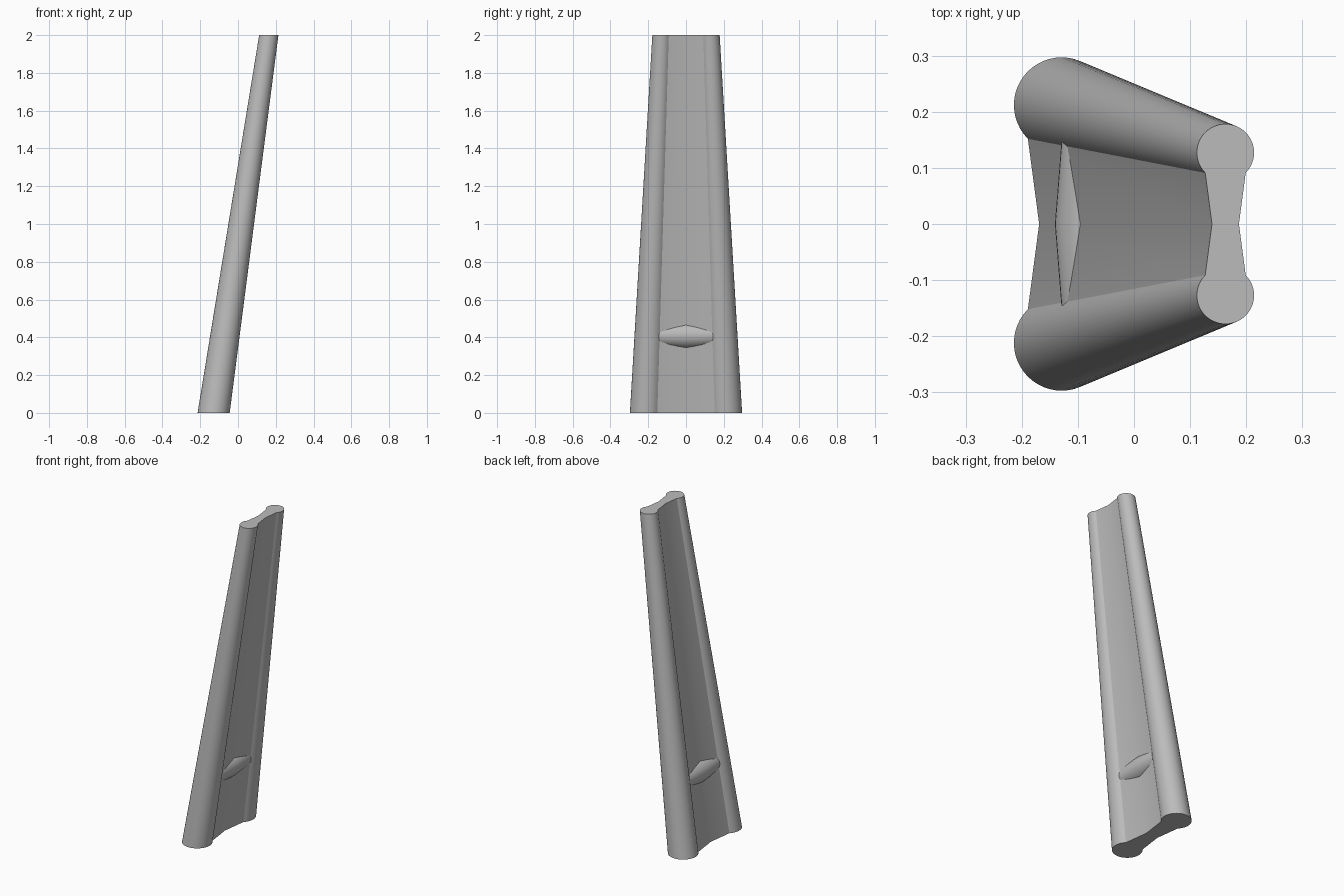
import bpy, bmesh
from math import cos, sin, radians

if "Cube" in bpy.data.objects:
    bpy.data.objects.remove(bpy.data.objects["Cube"], do_unlink=True)

gray = bpy.data.materials.new("plain_gray")
gray.use_nodes = True
gray.diffuse_color = (0.5, 0.5, 0.5, 1)
gray.node_tree.nodes["Principled BSDF"].inputs["Base Color"].default_value = (0.5, 0.5, 0.5, 1)

RADIUS, SPREAD, WAIST = 0.085, 0.212, 0.04
ARC_STEPS = 36


def loft(name, rings):
    """Skin equal-length rings of points and cap both ends."""
    bm = bmesh.new()
    loops = [[bm.verts.new(p) for p in ring] for ring in rings]
    n = len(loops[0])
    for a, b in zip(loops, loops[1:]):
        for i in range(n):
            j = (i + 1) % n
            bm.faces.new((a[i], a[j], b[j], b[i]))
    bm.faces.new(loops[0])
    bm.faces.new(loops[-1])
    bmesh.ops.recalc_face_normals(bm, faces=bm.faces)
    mesh = bpy.data.meshes.new(name)
    bm.to_mesh(mesh)
    bm.free()
    mesh.materials.append(gray)
    obj = bpy.data.objects.new(name, mesh)
    bpy.context.collection.objects.link(obj)
    bpy.ops.object.select_all(action="DESELECT")
    obj.select_set(True)
    bpy.context.view_layer.objects.active = obj
    bpy.ops.object.shade_smooth_by_angle(angle=radians(30))
    return obj


def outline(cx, z, scale):
    """Two round edges joined by a web pinched at its middle."""
    half = []
    for i in range(ARC_STEPS + 1):
        a = radians(-45 + 270 * i / ARC_STEPS)
        half.append((RADIUS * cos(a), SPREAD + RADIUS * sin(a)))
    half.append((-WAIST, 0))
    points = half + [(-x, -y) for x, y in half]
    return [(cx + x * scale, y * scale, z) for x, y in points]


# Leaning, tapered beam
loft("leaning_beam", [outline(-0.129, 0, 1), outline(0.163, 2, 0.6)])

# Crossbar, thickest in the middle, running through the web
bar = [(-0.15, 0.059), (0, 0.071), (0.15, 0.059)]
loft("crossbar", [[(-0.07 + r * cos(radians(a)), y, 0.41 + r * sin(radians(a)))
                   for a in range(0, 360, 10)] for y, r in bar])
